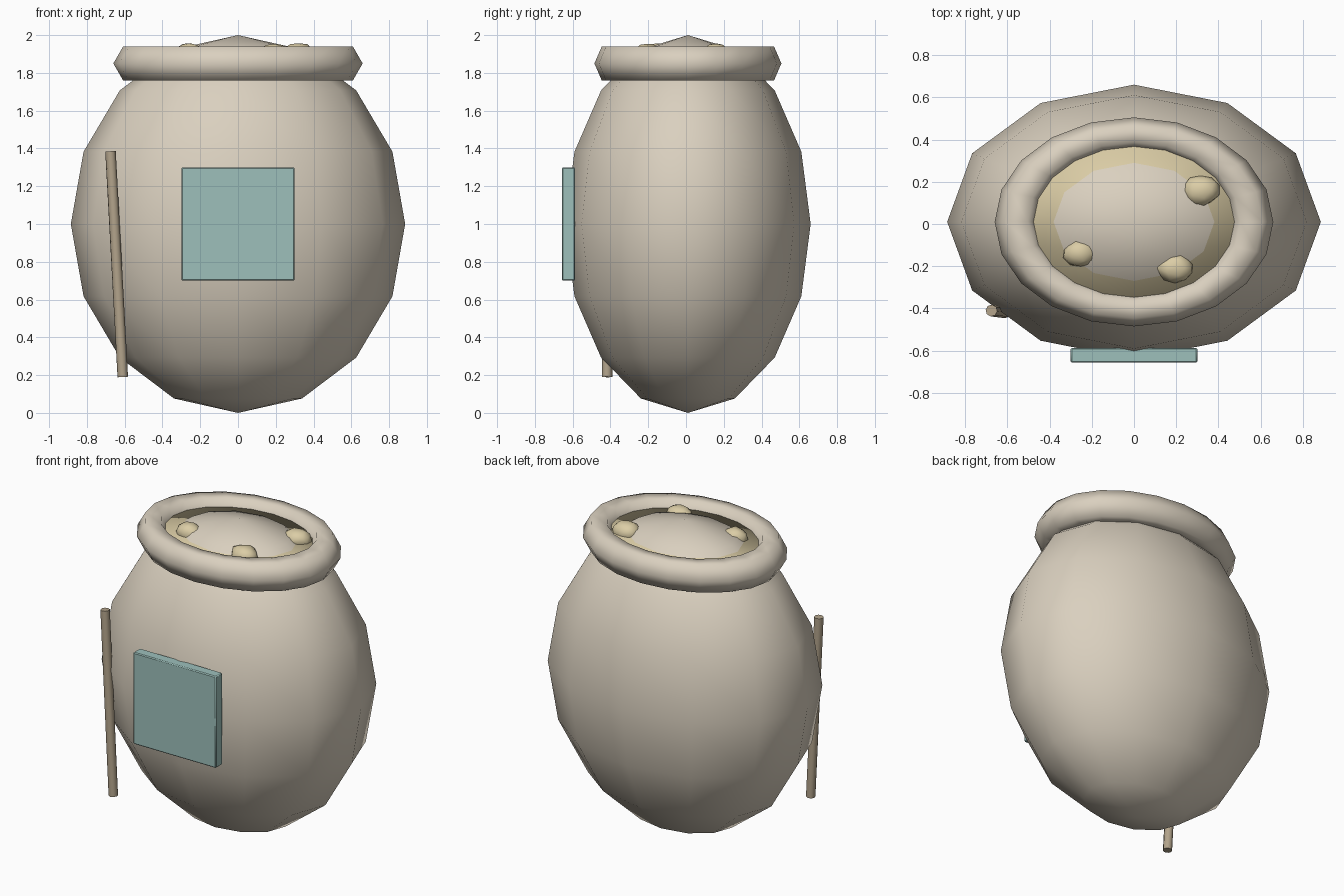
import bpy, math, random
from mathutils import Vector

random.seed(4)
if "Cube" in bpy.data.objects:
    bpy.data.objects.remove(bpy.data.objects["Cube"], do_unlink=True)


def material(name, rgb):
    mat = bpy.data.materials.new(name)
    mat.use_nodes = True
    mat.diffuse_color = (*rgb, 1)
    mat.node_tree.nodes["Principled BSDF"].inputs["Base Color"].default_value = (*rgb, 1)
    return mat


cloth = material("beige cloth", (0.70, 0.63, 0.52))
grain = material("pale yellow grain", (0.71, 0.61, 0.38))
label = material("dusty teal", (0.34, 0.53, 0.50))
wood = material("brown wood", (0.45, 0.37, 0.26))


def finish(name, mat, scale=(1, 1, 1), angle=None):
    """Name, scale, colour and shade the object just added."""
    obj = bpy.context.object
    obj.name = name
    obj.scale = scale
    bpy.ops.object.transform_apply(location=False, rotation=False, scale=True)
    obj.data.materials.append(mat)
    if angle is None:
        bpy.ops.object.shade_smooth()
    else:
        bpy.ops.object.shade_smooth_by_angle(angle=math.radians(angle))
    return obj


CENTRE_Y = 0.01

# Plump sack body
bpy.ops.mesh.primitive_uv_sphere_add(segments=12, ring_count=8, radius=1,
                                     location=(0, CENTRE_Y, 1))
finish("sack_body", cloth, (0.885, 0.65, 1))

# Rolled rim around the opening
bpy.ops.mesh.primitive_torus_add(major_segments=20, minor_segments=6, major_radius=0.556,
                                 minor_radius=0.104, location=(0, CENTRE_Y, 1.85))
finish("rolled_rim", cloth, (1, 0.75, 1))

# Contents filling the opening, with the crown of the sack rising through it
bpy.ops.mesh.primitive_cylinder_add(vertices=20, radius=0.5, depth=0.1,
                                    location=(0, CENTRE_Y, 1.842))
finish("grain_fill", grain, (1, 0.75, 1))

# Irregular lumps on the contents
lumps = [((0.317, 0.16, 1.895), (0.09, 0.075, 0.065)),
         ((-0.253, -0.14, 1.895), (0.085, 0.067, 0.065)),
         ((0.195, -0.21, 1.895), (0.093, 0.07, 0.065))]
for i, (place, size) in enumerate(lumps):
    bpy.ops.mesh.primitive_ico_sphere_add(subdivisions=2, radius=1, location=place)
    lump = finish(f"grain_lump_{i + 1}", grain, size)
    for v in lump.data.vertices:
        v.co *= random.uniform(0.9, 1.06)

# Label plate on the front
bpy.ops.mesh.primitive_cube_add(size=1, location=(0, -0.622, 1))
plate = finish("front_label", label, (0.6, 0.07, 0.6), 30)
bevel = plate.modifiers.new("soft edge", "BEVEL")
bevel.width = 0.006
bevel.segments = 1

# Leaning stick beside the sack
top, bottom = Vector((-0.675, -0.41, 1.385)), Vector((-0.61, -0.418, 0.19))
axis = top - bottom
bpy.ops.mesh.primitive_cylinder_add(vertices=8, radius=0.028, depth=axis.length,
                                    location=(top + bottom) / 2,
                                    rotation=axis.to_track_quat("Z", "Y").to_euler())
finish("side_stick", wood, angle=50)
